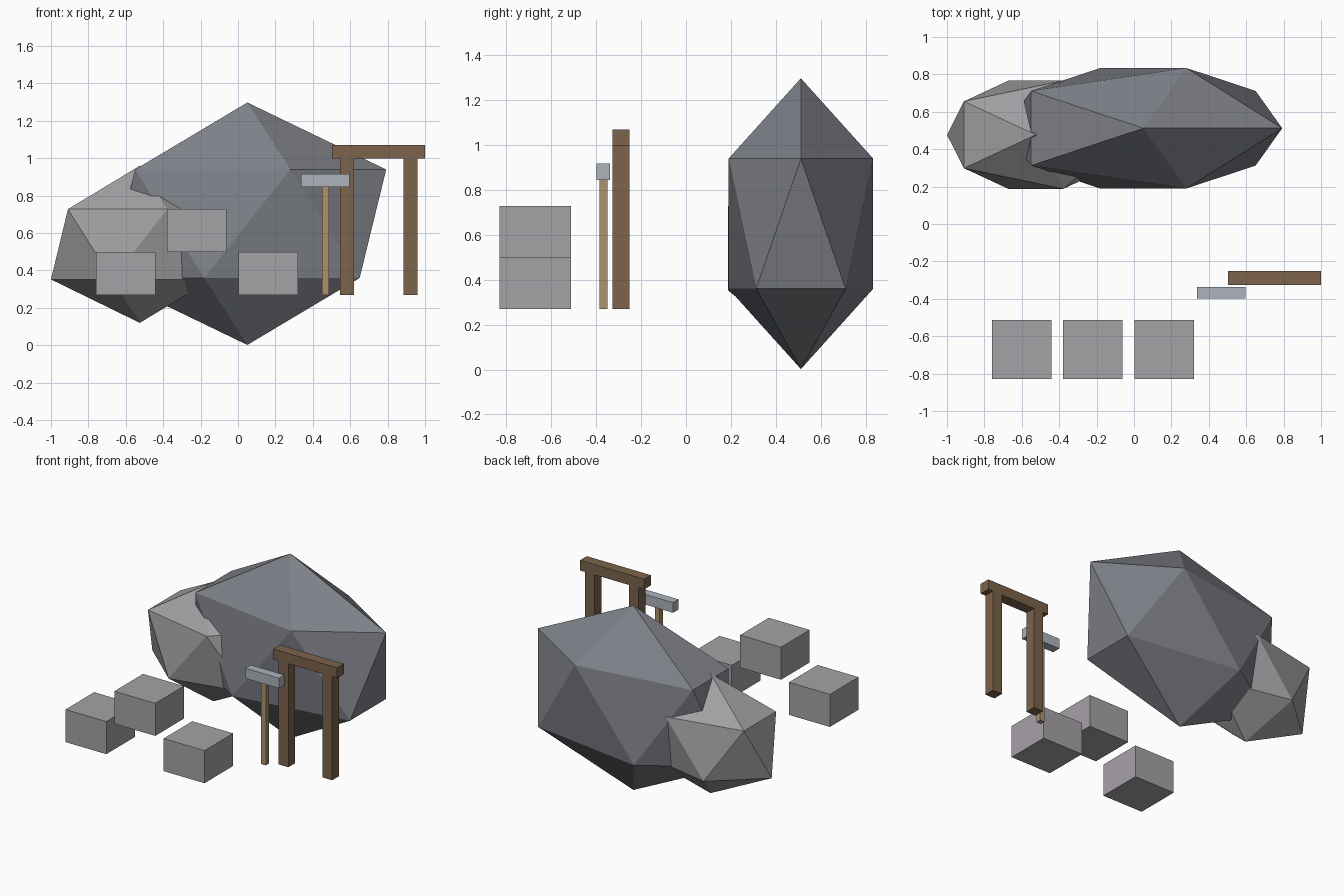
import bpy

if "Cube" in bpy.data.objects:
    bpy.data.objects.remove(bpy.data.objects["Cube"])


def material(name, rgb):
    m = bpy.data.materials.new(name)
    m.diffuse_color = (*rgb, 1)
    m.use_nodes = True
    m.node_tree.nodes["Principled BSDF"].inputs["Base Color"].default_value = m.diffuse_color
    return m


dark_rock = material("dark_rock", (0.21, 0.22, 0.25))
light_rock = material("light_rock", (0.36, 0.35, 0.36))
ore_grey = material("ore_grey", (0.38, 0.36, 0.39))
wood = material("wood", (0.20, 0.125, 0.07))
pale_wood = material("pale_wood", (0.42, 0.29, 0.16))
metal = material("metal", (0.42, 0.45, 0.50))


def rock(name, centre, radii, mat):
    bpy.ops.mesh.primitive_ico_sphere_add(subdivisions=1, radius=1, location=centre)
    o = bpy.context.object
    o.name = name
    o.scale = radii
    bpy.ops.object.transform_apply(location=False, rotation=False, scale=True)
    o.data.materials.append(mat)


def box(name, x, y, z, mat):
    bpy.ops.mesh.primitive_cube_add(size=1, location=[sum(r) / 2 for r in (x, y, z)])
    o = bpy.context.object
    o.name = name
    o.scale = [r[1] - r[0] for r in (x, y, z)]
    bpy.ops.object.transform_apply(location=False, rotation=False, scale=True)
    o.data.materials.append(mat)


# Two overlapping boulders at the back
rock("large_boulder", (0.05, 0.512, 0.65), (0.83, 0.379, 0.648), dark_rock)
rock("small_boulder", (-0.525, 0.477, 0.54), (0.531, 0.34, 0.42), light_rock)

# Three stone blocks, the middle one raised
for i, (x, z) in enumerate([(-0.76, 0.27), (-0.38, 0.5), (0.003, 0.27)]):
    box(f"stone_block_{i + 1}", (x, x + 0.318), (-0.83, -0.512), (z, z + 0.229), ore_grey)

# Timber frame
frame_y = (-0.327, -0.252)
for side, x in (("left", 0.545), ("right", 0.886)):
    box(f"{side}_frame_post", (x, x + 0.075), frame_y, (0.27, 1.0), wood)
box("frame_beam", (0.502, 1.0), frame_y, (0.998, 1.07), wood)

# Hammer: upright handle with a metal head
box("hammer_handle", (0.45, 0.486), (-0.386, -0.35), (0.27, 0.845), pale_wood)
box("hammer_head", (0.337, 0.597), (-0.398, -0.338), (0.845, 0.917), metal)
